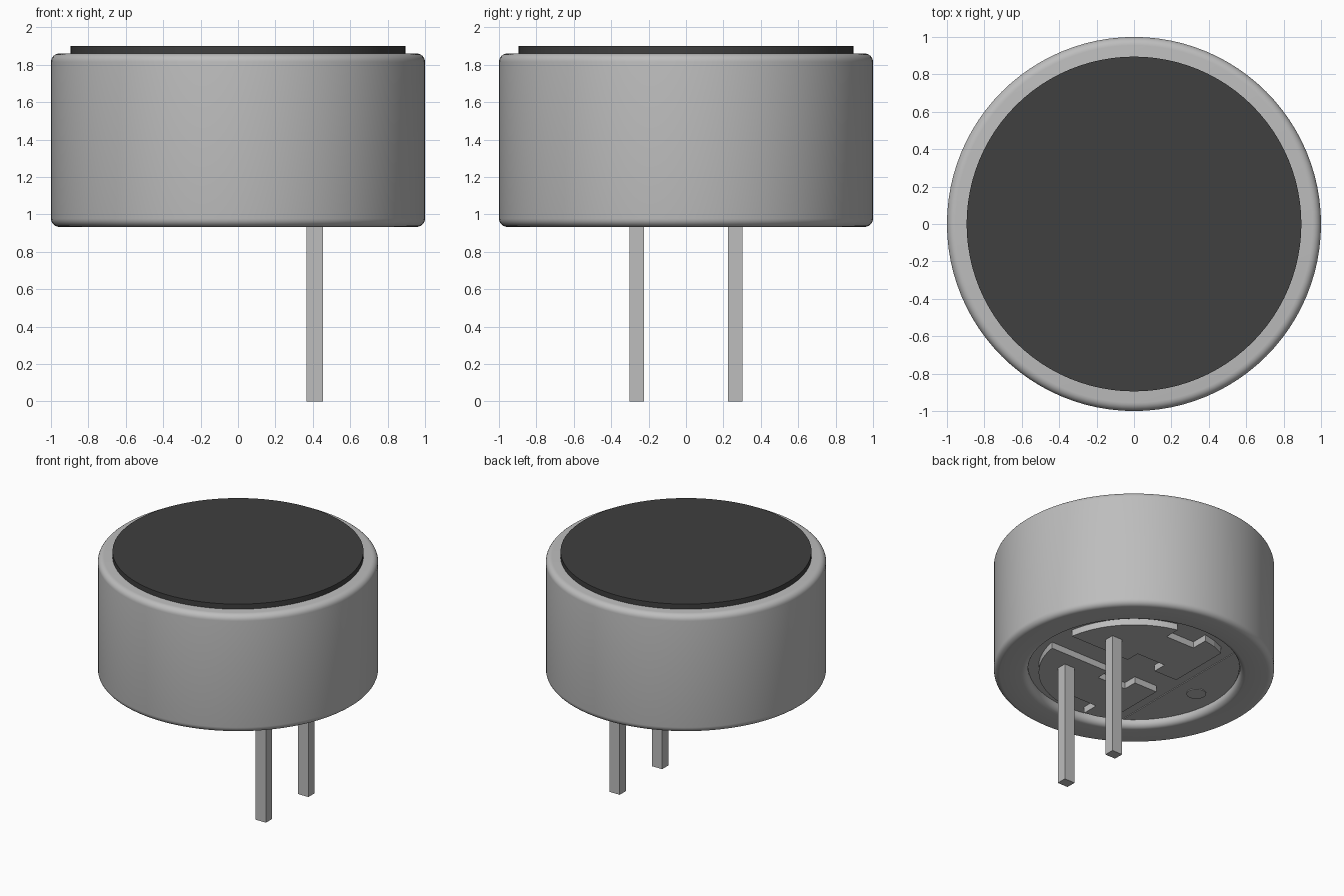
import bpy, bmesh, math

cube = bpy.data.objects.get("Cube")
if cube:
    bpy.data.objects.remove(cube, do_unlink=True)


def material(name, value):
    m = bpy.data.materials.new(name)
    m.use_nodes = True
    col = (value, value, value, 1)
    m.diffuse_color = col
    m.node_tree.nodes["Principled BSDF"].inputs["Base Color"].default_value = col
    return m


METAL = material("light grey metal", 0.51)
FELT = material("dark grey felt", 0.05)


def finish(name, bm, mat, smooth=False):
    bmesh.ops.recalc_face_normals(bm, faces=bm.faces)
    me = bpy.data.meshes.new(name)
    bm.to_mesh(me)
    bm.free()
    ob = bpy.data.objects.new(name, me)
    bpy.context.collection.objects.link(ob)
    me.materials.append(mat)
    if smooth:
        bpy.ops.object.select_all(action='DESELECT')
        ob.select_set(True)
        bpy.context.view_layer.objects.active = ob
        bpy.ops.object.shade_smooth_by_angle(angle=math.radians(35))
    return ob


def lathe(name, profile, mat, steps=96):
    bm = bmesh.new()
    vs = [bm.verts.new((r, 0, z)) for r, z in profile]
    es = [bm.edges.new(p) for p in zip(vs, vs[1:])]
    bmesh.ops.spin(bm, geom=vs + es, cent=(0, 0, 0), axis=(0, 0, 1),
                   angle=math.tau, steps=steps)
    bmesh.ops.remove_doubles(bm, verts=bm.verts, dist=1e-4)
    return finish(name, bm, mat, True)


def prism(name, outline, z0, z1, mat):
    bm = bmesh.new()
    face = bm.faces.new([bm.verts.new((x, y, z0)) for x, y in outline])
    top = bmesh.ops.extrude_face_region(bm, geom=[face])["geom"]
    bmesh.ops.translate(bm, vec=(0, 0, z1 - z0),
                        verts=[v for v in top if isinstance(v, bmesh.types.BMVert)])
    return finish(name, bm, mat)


def fillet(cx, cz, r, a0, a1, n=6):
    angles = [math.radians(a0 + (a1 - a0) * i / n) for i in range(n + 1)]
    return [(cx + r * math.cos(a), cz + r * math.sin(a)) for a in angles]


# Rounded can, with a rolled lip around the recessed underside
BOTTOM, TOP, FLOOR, R = 0.933, 1.86, 0.995, 0.045
lathe("can", [(0, FLOOR), (0.755, FLOOR), (0.755, BOTTOM + R)]
      + fillet(0.80, BOTTOM + R, R, 180, 270)
      + fillet(1 - R, BOTTOM + R, R, -90, 0)
      + fillet(1 - R, TOP - R, R, 0, 90) + [(0, TOP)], METAL)

# Felt cover on top
lathe("felt_cover", [(0, 1.85), (0.895, 1.85), (0.895, 1.90), (0, 1.90)], FELT)

# Thin circuit board segment and its round mark
cut, rad = -0.42, 0.752
a = math.acos(cut / rad)
arc = [a + (math.tau - 2 * a) * i / 24 for i in range(25)]
prism("board_segment", [(rad * math.cos(t), rad * math.sin(t)) for t in arc],
      FLOOR - 0.006, FLOOR + 0.01, METAL)
prism("board_mark", [(-0.58 + 0.07 * math.cos(math.tau * i / 24),
                      0.07 * math.sin(math.tau * i / 24)) for i in range(24)],
      FLOOR - 0.012, FLOOR, METAL)

# Raised contact pads and square pins, mirrored in y
PAD_R = 0.68
start, end = math.asin(0.11 / PAD_R), math.acos(0.15 / PAD_R)
arc = [start + (end - start) * i / 20 for i in range(21)]
pad = [(PAD_R * math.cos(t), PAD_R * math.sin(t)) for t in arc]
pad += [(0.15, 0.54), (-0.10, 0.54), (-0.10, 0.672), (-0.20, 0.65), (-0.30, 0.61),
        (-0.30, 0.11), (-0.10, 0.11), (-0.10, 0.22), (0.15, 0.22), (0.15, 0.11)]
pin = [(0.365, 0.225), (0.455, 0.225), (0.455, 0.303), (0.365, 0.303)]
for side, s in (("left", 1), ("right", -1)):
    prism("contact_pad_" + side, [(x, s * y) for x, y in pad], 0.945, FLOOR + 0.01, METAL)
    prism("pin_" + side, [(x, s * y) for x, y in pin], 0, 0.95, METAL)
